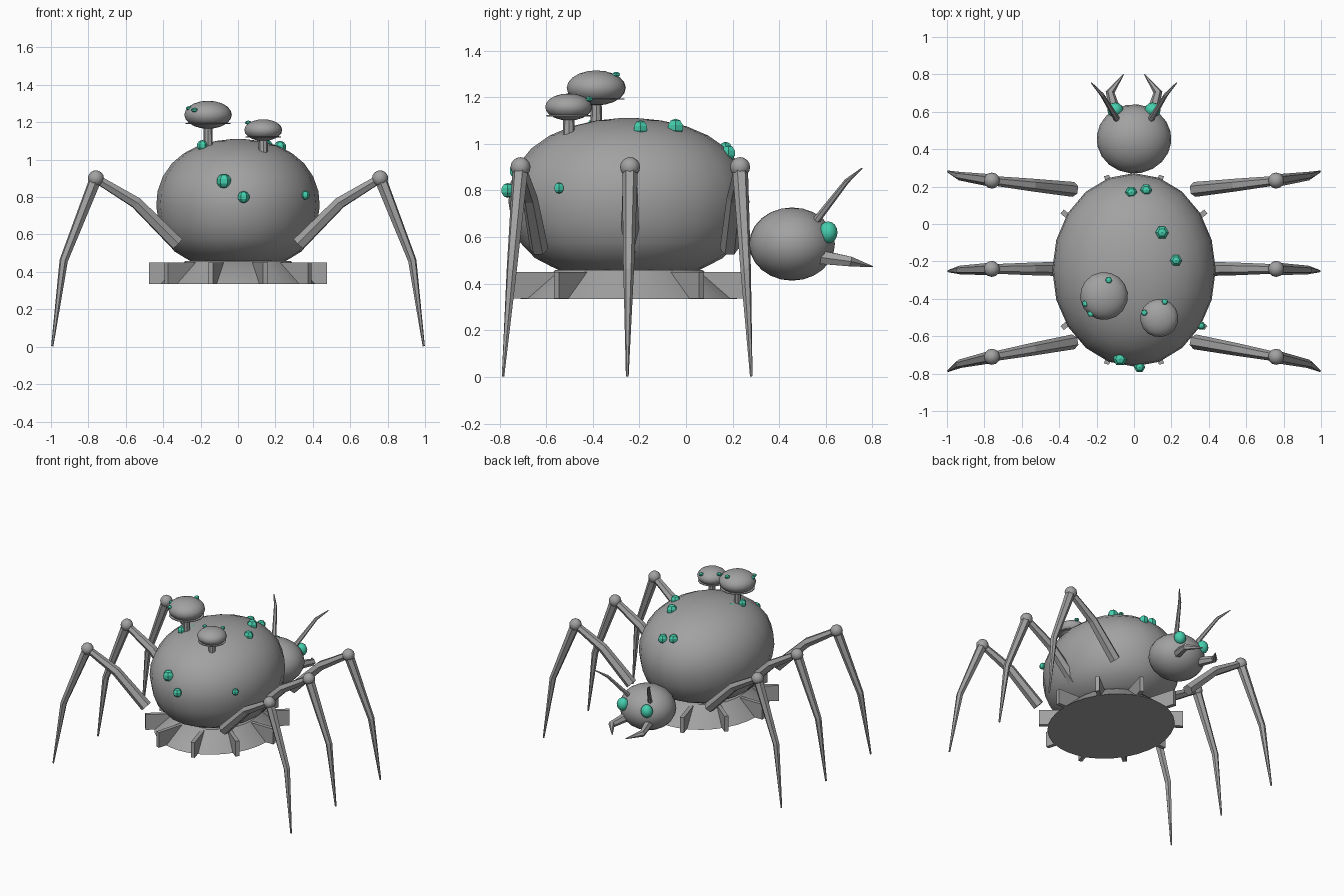
import bpy, bmesh, math
from mathutils import Vector, Matrix

if "Cube" in bpy.data.objects:
    bpy.data.objects.remove(bpy.data.objects["Cube"])


def material(name, col):
    m = bpy.data.materials.new(name)
    m.diffuse_color = (*col, 1)
    m.use_nodes = True
    m.node_tree.nodes["Principled BSDF"].inputs["Base Color"].default_value = m.diffuse_color
    return m


GREY = material("stone grey", (0.36, 0.36, 0.36))
TEAL = material("crystal teal", (0.06, 0.62, 0.42))


def finish(bm, name, mat, smooth=None):
    bmesh.ops.recalc_face_normals(bm, faces=bm.faces)
    me = bpy.data.meshes.new(name)
    bm.to_mesh(me)
    bm.free()
    ob = bpy.data.objects.new(name, me)
    bpy.context.collection.objects.link(ob)
    me.materials.append(mat)
    if smooth:
        bpy.ops.object.select_all(action='DESELECT')
        bpy.context.view_layer.objects.active = ob
        ob.select_set(True)
        bpy.ops.object.shade_smooth_by_angle(angle=math.radians(smooth))
    return ob


def ball(name, loc, size, mat, segs=20, rings=12, smooth=40):
    bm = bmesh.new()
    mtx = (Matrix.Translation(loc) @ Matrix.Diagonal((*size, 1))
           @ Matrix.Rotation(math.pi / 6, 4, 'Z'))
    bmesh.ops.create_uvsphere(bm, u_segments=segs, v_segments=rings, radius=1, matrix=mtx)
    return finish(bm, name, mat, smooth)


def lathe(name, profile, centre, sx, sy, mat, segs=24, smooth=40):
    """Stack of elliptical rings from (radius, height) pairs, capped at both ends."""
    bm = bmesh.new()
    rings = []
    for r, z in profile:
        rings.append([bm.verts.new((centre[0] + sx * r * math.cos(math.tau * i / segs),
                                    centre[1] + sy * r * math.sin(math.tau * i / segs), z))
                      for i in range(segs)])
    for a, b in zip(rings, rings[1:]):
        for i in range(segs):
            j = (i + 1) % segs
            bm.faces.new((a[i], a[j], b[j], b[i]))
    bm.faces.new(rings[0])
    bm.faces.new(rings[-1])
    return finish(bm, name, mat, smooth)


def limb(name, points, radii, mat, sides=6):
    """Tapered tube through the points, flat faced."""
    pts = [Vector(p) for p in points]
    bm = bmesh.new()
    rings = []
    for k, p in enumerate(pts):
        d = (pts[min(k + 1, len(pts) - 1)] - pts[max(k - 1, 0)]).normalized()
        u = d.cross(Vector((0, 0, 1))).normalized()
        v = u.cross(d)
        rings.append([bm.verts.new(p + radii[k] * (u * math.cos(math.tau * i / sides)
                                                   + v * math.sin(math.tau * i / sides)))
                      for i in range(sides)])
    for a, b in zip(rings, rings[1:]):
        for i in range(sides):
            j = (i + 1) % sides
            bm.faces.new((a[i], a[j], b[j], b[i]))
    bm.faces.new(rings[0])
    bm.faces.new(rings[-1])
    return finish(bm, name, mat)


# Body: rounded shell, flatter underneath
CY = -0.245
lathe("body", [(0.55, 0.45), (0.65, 0.475), (0.78, 0.51), (0.9, 0.575), (0.97, 0.66),
               (1, 0.75), (0.985, 0.83), (0.92, 0.91), (0.81, 0.98), (0.66, 1.035),
               (0.48, 1.075), (0.27, 1.1), (0.08, 1.11), (0.01, 1.11)],
      (0, CY), 0.437, 0.517, GREY, segs=20, smooth=45)

# Flared base with ten radial fins
lathe("base_skirt", [(1, 0.335), (0.68, 0.458)], (0, CY), 0.415, 0.465, GREY, segs=32)
for i in range(10):
    a = math.tau * i / 10
    inner = Vector((0.25 * math.cos(a), CY + 0.28 * math.sin(a), 0.393))
    outer = Vector((0.475 * math.cos(a), CY + 0.53 * math.sin(a), 0.393))
    d = outer - inner
    bm = bmesh.new()
    mtx = (Matrix.Translation((inner + outer) / 2)
           @ Matrix.Rotation(math.atan2(d.y, d.x), 4, 'Z')
           @ Matrix.Diagonal((d.length, 0.028, 0.115, 1)))
    bmesh.ops.create_cube(bm, size=1, matrix=mtx)
    finish(bm, "base_fin", GREY)

# Head
ball("head", (0, 0.455, 0.57), (0.2, 0.185, 0.157), GREY)

for s in (-1, 1):
    # Face parts
    ball("eye", (s * 0.1, 0.61, 0.62), (0.043, 0.04, 0.047), TEAL, 12, 8)
    limb("antenna", [(s * 0.085, 0.55, 0.66), (s * 0.17, 0.69, 0.84), (s * 0.228, 0.755, 0.895)],
         [0.017, 0.011, 0.003], GREY)
    limb("mandible", [(s * 0.09, 0.57, 0.515), (s * 0.128, 0.705, 0.495), (s * 0.056, 0.8, 0.473)],
         [0.034, 0.024, 0.003], GREY)
    # Three jointed legs: hip, knee and foot y positions
    for hip, knee, foot in ((0.185, 0.232, 0.28), (-0.24, -0.24, -0.252), (-0.63, -0.71, -0.785)):
        limb("upper_leg", [(s * 0.325, hip, 0.55), (s * 0.545, (hip + knee) / 2, 0.77),
                           (s * 0.76, knee, 0.9)], [0.04, 0.034, 0.025], GREY)
        ball("knee", (s * 0.76, knee, 0.9), (0.043,) * 3, GREY, 12, 8)
        limb("lower_leg", [(s * 0.76, knee, 0.9), (s * 0.932, (knee + foot) / 2, 0.46),
                           (s * 0.993, foot, 0.003)], [0.034, 0.023, 0.006], GREY)

# Mushrooms on the back, each with a thin gill disc
for x, y, z, r, h, gill in ((-0.16, -0.385, 1.24, 0.128, 0.075, 1.19),
                            (0.135, -0.503, 1.158, 0.102, 0.058, 1.118)):
    lathe("mushroom_stem", [(0.026, 1.03), (0.022, z)], (x, y), 1, 1, GREY, 8)
    ball("mushroom_cap", (x, y, z), (r, r, h), GREY, 16, 10)
    lathe("mushroom_gills", [(r * 0.94, gill), (r * 0.94, gill + 0.005)], (x, y), 1, 1, GREY, 16)

# Crystals on the shell and on the caps
for x, y, z, r in ((-0.015, 0.17, 0.975, 0.034), (0.065, 0.182, 0.96, 0.034),
                   (0.15, -0.045, 1.07, 0.038), (0.225, -0.195, 1.067, 0.034),
                   (0.36, -0.545, 0.81, 0.024), (-0.075, -0.722, 0.885, 0.04),
                   (0.03, -0.765, 0.8, 0.032), (-0.15, -0.32, 1.06, 0.03),
                   (-0.19, -0.4, 1.075, 0.03), (-0.135, -0.3, 1.297, 0.02),
                   (-0.26, -0.425, 1.275, 0.019), (-0.232, -0.48, 1.265, 0.019),
                   (0.055, -0.475, 1.198, 0.018), (0.165, -0.415, 1.192, 0.018)):
    flat = 1 if r > 0.021 else 0.6
    ball("crystal", (x, y, z), (r, r, r * flat), TEAL, 6, 5, None)
